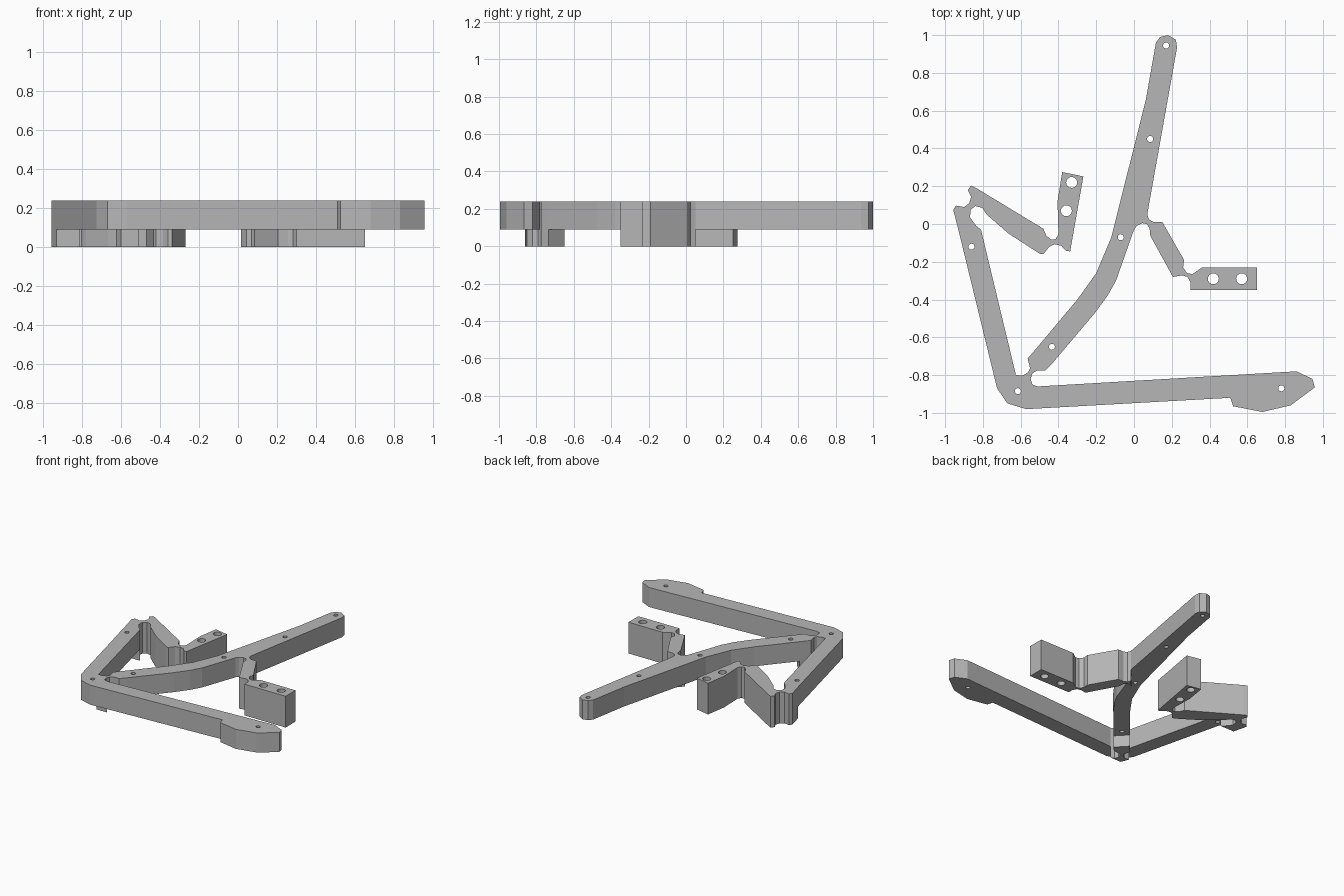
import bpy
import bmesh
from math import cos, sin, tau

cube = bpy.data.objects.get("Cube")
if cube:
    bpy.data.objects.remove(cube, do_unlink=True)

TOP = 0.24
STEP = 0.09
SMALL_HOLE = 0.016
LARGE_HOLE = 0.029

# One plain grey for every part
grey = bpy.data.materials.new("plain grey")
grey.use_nodes = True
colour = (0.47, 0.47, 0.47, 1)
grey.diffuse_color = colour
grey.node_tree.nodes["Principled BSDF"].inputs["Base Color"].default_value = colour


def circle(centre, radius, sides=16):
    """Points around a drilled hole."""
    return [(centre[0] + radius * cos(tau * i / sides),
             centre[1] + radius * sin(tau * i / sides)) for i in range(sides)]


def add_spline(curve, points):
    spline = curve.splines.new("POLY")
    spline.points.add(len(points) - 1)
    for target, (x, y) in zip(spline.points, points):
        target.co = (x, y, 0, 1)
    spline.use_cyclic_u = True
    spline.use_smooth = False


def plate(name, outline, bottom, holes=(), radius=SMALL_HOLE):
    """Extrude a flat outline with round holes up to the common top plane."""
    curve = bpy.data.curves.new(name + " profile", "CURVE")
    curve.dimensions = "2D"
    curve.fill_mode = "BOTH"
    curve.extrude = (TOP - bottom) / 2
    add_spline(curve, outline)
    for centre in holes:
        add_spline(curve, circle(centre, radius))

    # Turn the filled profile into a clean closed mesh
    profile = bpy.data.objects.new(name + " profile", curve)
    bpy.context.collection.objects.link(profile)
    bpy.context.view_layer.update()
    graph = bpy.context.evaluated_depsgraph_get()
    mesh = bpy.data.meshes.new_from_object(profile.evaluated_get(graph))
    bpy.data.objects.remove(profile, do_unlink=True)

    bm = bmesh.new()
    bm.from_mesh(mesh)
    bmesh.ops.remove_doubles(bm, verts=bm.verts, dist=0.0005)
    bmesh.ops.recalc_face_normals(bm, faces=bm.faces)
    bmesh.ops.translate(bm, verts=bm.verts, vec=(0, 0, (TOP + bottom) / 2))
    for face in bm.faces:
        face.smooth = False
    bm.to_mesh(mesh)
    bm.free()

    mesh.name = name
    mesh.materials.clear()
    mesh.materials.append(grey)
    part = bpy.data.objects.new(name, mesh)
    bpy.context.collection.objects.link(part)
    return part


# Long curved lever, raised above the ground
plate("curved_lever", [
    (.138, .99), (.18, 1), (.222, .975), (.228, .935), (.07, .05),
    (.015, -.01), (0, -.03), (-.095, -.3), (-.14, -.38), (-.21, -.475),
    (-.43, -.735), (-.51, -.65), (-.3, -.4), (-.2, -.26), (-.12, -.07),
    (.063, .66), (.116, .96),
], STEP, [(.17, .945), (.085, .45), (-.07, -.07), (-.435, -.65)])

# V-shaped frame: left link, corner and long foot
plate("angled_frame", [
    (-.81, -.03), (-.625, -.8), (-.6, -.86), (-.51, -.86), (.86, -.78),
    (.945, -.82), (.957, -.865), (.83, -.96), (.68, -.995), (.525, -.965),
    (.51, -.92), (-.57, -.98), (-.67, -.95), (-.725, -.87), (-.93, -.03),
], STEP, [(-.86, -.12), (-.615, -.885), (.78, -.87)])

# Full-height hinge between the lever and the frame corner
plate("corner_hinge", [
    (-.51, -.65), (-.43, -.735), (-.468, -.775), (-.515, -.777),
    (-.537, -.79), (-.547, -.82), (-.538, -.85), (-.51, -.86),
    (-.6, -.86), (-.625, -.8), (-.59, -.802), (-.562, -.787),
    (-.55, -.765), (-.563, -.712),
], 0)

# Right mounting arm: thin neck, short link, thin neck and drilled block
plate("right_mount", [
    (.07, .05), (.08, .023), (.105, .01), (.15, .01), (.265, -.19),
    (.26, -.23), (.28, -.26), (.31, -.265), (.36, -.23), (.65, -.23),
    (.65, -.35), (.3, -.35), (.3, -.31), (.283, -.28), (.255, -.272),
    (.206, -.28), (.085, -.06), (.083, -.025), (.068, 0), (.043, .005),
    (.015, -.01),
], 0, [(.42, -.29), (.57, -.29)], LARGE_HOLE)

# Left mounting arm: link end, thin neck, wide link, neck and drilled block
plate("left_mount", [
    (-.81, -.03), (-.93, -.03), (-.957, .075), (-.943, .097), (-.9, .09),
    (-.872, .11), (-.862, .145), (-.88, .18), (-.862, .203), (-.835, .19),
    (-.48, -.025), (-.465, -.06), (-.44, -.083), (-.415, -.08),
    (-.4, -.055), (-.405, .12), (-.38, .275), (-.268, .252), (-.338, -.145),
    (-.36, -.142), (-.385, -.115), (-.42, -.107), (-.45, -.122),
    (-.48, -.16), (-.5, -.157), (-.665, -.05), (-.78, .05), (-.803, .085),
    (-.84, .095), (-.865, .075), (-.868, .035), (-.835, -.01),
], 0, [(-.33, .22), (-.358, .07)], LARGE_HOLE)
